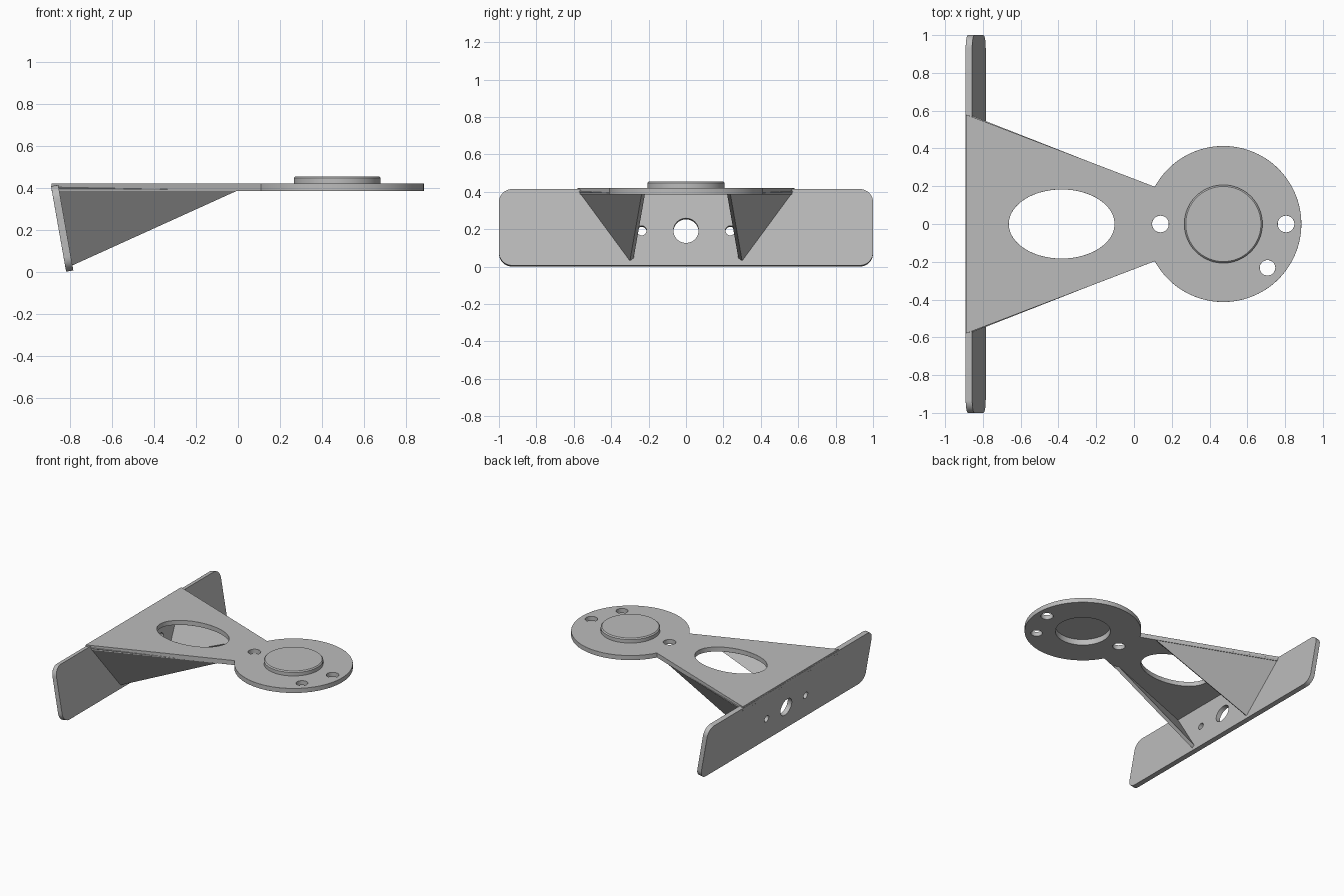
import bpy, bmesh
from math import cos, sin, pi, radians, acos
from mathutils import Matrix, Vector

if "Cube" in bpy.data.objects:
    bpy.data.objects.remove(bpy.data.objects["Cube"], do_unlink=True)

steel = bpy.data.materials.new("plain grey metal")
steel.use_nodes = True
GREY = (0.5, 0.5, 0.5, 1)
steel.diffuse_color = GREY
steel.node_tree.nodes["Principled BSDF"].inputs["Base Color"].default_value = GREY


def make_object(name, bm):
    bmesh.ops.recalc_face_normals(bm, faces=bm.faces)
    mesh = bpy.data.meshes.new(name)
    bm.to_mesh(mesh)
    bm.free()
    mesh.materials.append(steel)
    obj = bpy.data.objects.new(name, mesh)
    bpy.context.collection.objects.link(obj)
    return obj


def prism(name, points, offset, matrix=Matrix()):
    """Extrude a closed 3D outline along an offset vector."""
    bm = bmesh.new()
    face = bm.faces.new([bm.verts.new(p) for p in points])
    grown = bmesh.ops.extrude_face_region(bm, geom=[face], use_keep_orig=True)
    verts = [g for g in grown["geom"] if isinstance(g, bmesh.types.BMVert)]
    bmesh.ops.translate(bm, verts=verts, vec=offset)
    bm.transform(matrix)
    return make_object(name, bm)


def arc(cx, cy, rx, ry, start, end, steps, z=0):
    return [(cx + rx * cos(start + (end - start) * i / steps),
             cy + ry * sin(start + (end - start) * i / steps), z)
            for i in range(steps + 1)]


def activate(obj):
    bpy.ops.object.select_all(action="DESELECT")
    obj.select_set(True)
    bpy.context.view_layer.objects.active = obj


def cut_holes(obj, holes, matrix=Matrix()):
    """Drill round or oval holes along the local z axis."""
    for x, y, rx, ry in holes:
        outline = arc(x, y, rx, ry, 0, 2 * pi, 64, -1)[:-1]
        cutter = prism("hole_cutter", outline, (0, 0, 2), matrix)
        cutter.hide_render = True
        mod = obj.modifiers.new("hole", "BOOLEAN")
        mod.operation = "DIFFERENCE"
        mod.solver = "EXACT"
        mod.object = cutter
        activate(obj)
        bpy.ops.object.modifier_apply(modifier=mod.name)
        bpy.data.objects.remove(cutter, do_unlink=True)


def finish(obj, width=0):
    if width:
        bevel = obj.modifiers.new("soft edges", "BEVEL")
        bevel.width = width
        bevel.segments = 2
        bevel.limit_method = "ANGLE"
        bevel.angle_limit = radians(40)
    activate(obj)
    bpy.ops.object.shade_smooth_by_angle(angle=radians(30))


# Top plate: tapering arm that runs into a round pad
PAD_X, PAD_R = 0.473, 0.413
BOTTOM, TOP = 0.385, 0.42
neck = pi - acos((PAD_X - 0.11) / PAD_R)
outline = [(-0.89, 0.58, BOTTOM), (-0.89, -0.58, BOTTOM)]
outline += arc(PAD_X, 0, PAD_R, PAD_R, -neck, neck, 96, BOTTOM)
top_plate = prism("top_plate", outline, (0, 0, TOP - BOTTOM))
cut_holes(top_plate, [
    (-0.383, 0, 0.28, 0.183),
    (0.14, 0, 0.044, 0.044),
    (0.805, 0, 0.044, 0.044),
    (0.707, -0.232, 0.041, 0.041),
    (PAD_X, 0, 0.195, 0.195),
])
finish(top_plate, 0.004)

# Raised cap on the pad, hollow underneath
profile = [(0, 0.43), (0.195, 0.43), (0.195, 0.415), (0.207, 0.415),
           (0.207, 0.447), (0.199, 0.455), (0, 0.455)]
bm = bmesh.new()
ring = [bm.verts.new((r, 0, z)) for r, z in profile]
edges = [bm.edges.new(pair) for pair in zip(ring, ring[1:])]
bmesh.ops.spin(bm, geom=ring + edges, cent=(0, 0, 0), axis=(0, 0, 1),
               angle=2 * pi, steps=72)
bmesh.ops.remove_doubles(bm, verts=bm.verts, dist=0.0005)
bm.transform(Matrix.Translation((PAD_X, 0, 0)))
finish(make_object("pad_cap", bm))

# Leaning back plate with rounded corners
THICK, HALF, CORNER = 0.035, 0.207, 0.07
upright = Matrix(((0, 0, 1, 0), (1, 0, 0, 0), (0, 1, 0, 0), (0, 0, 0, 1)))
place = (Matrix.Translation((-0.838, 0, 0.207))
         @ Matrix.Rotation(radians(-10), 4, "Y") @ upright)
outline = []
for i, (sx, sy) in enumerate([(1, 1), (-1, 1), (-1, -1), (1, -1)]):
    outline += arc(sx * (1 - CORNER), sy * (HALF - CORNER), CORNER, CORNER,
                   i * pi / 2, (i + 1) * pi / 2, 10, -THICK / 2)
back_plate = prism("back_plate", outline, (0, 0, THICK), place)
cut_holes(back_plate, [(0, -0.018, 0.067, 0.067)]
          + [(s * 0.237, -0.018, 0.026, 0.026) for s in (-1, 1)], place)
finish(back_plate, 0.008)

# Tilted triangular gussets joining the arm to the back plate
for name, s in (("left_gusset", -1), ("right_gusset", 1)):
    a, b, c = [Vector((x, s * y, z)) for x, y, z in
               ((-0.87, 0.578, 0.4), (0, 0.237, 0.388), (-0.79, 0.3, 0.03))]
    normal = (b - a).cross(c - a).normalized()
    finish(prism(name, [a, b, c], normal * -s * 0.025))
